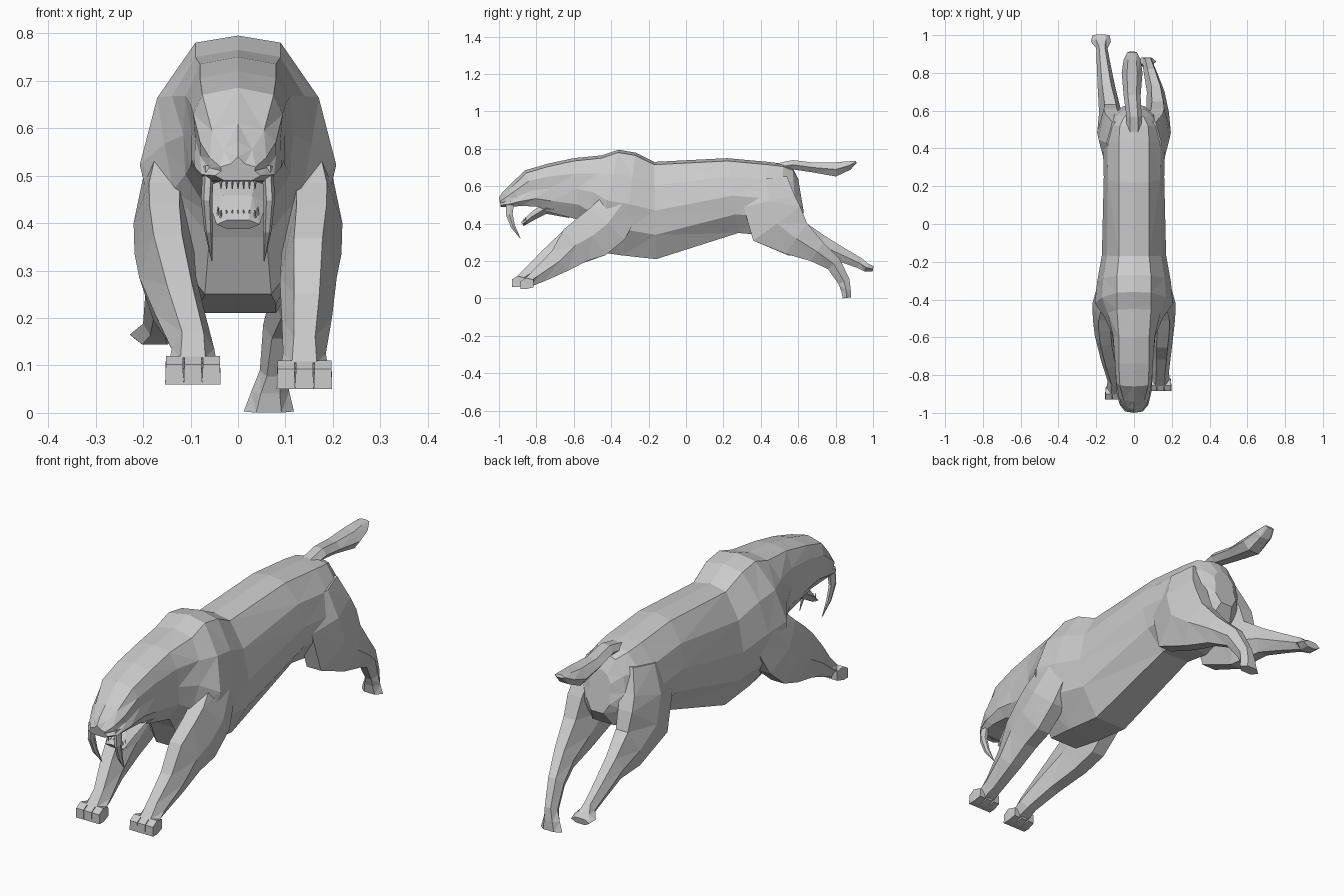
import bpy, bmesh, math
from mathutils import Vector

old = bpy.data.objects.get("Cube")
if old:
    bpy.data.objects.remove(old, do_unlink=True)

fur = bpy.data.materials.new("plain grey")
fur.use_nodes = True
GREY = (0.6, 0.6, 0.6, 1)
fur.diffuse_color = GREY
fur.node_tree.nodes["Principled BSDF"].inputs["Base Color"].default_value = GREY


def finish(name, bm):
    bmesh.ops.recalc_face_normals(bm, faces=bm.faces)
    mesh = bpy.data.meshes.new(name)
    bm.to_mesh(mesh)
    bm.free()
    mesh.materials.append(fur)
    obj = bpy.data.objects.new(name, mesh)
    bpy.context.collection.objects.link(obj)
    return obj


def loft(name, rings):
    """Skin a list of equal-sized closed rings and cap both ends."""
    bm = bmesh.new()
    loops = [[bm.verts.new(p) for p in ring] for ring in rings]
    for a, b in zip(loops, loops[1:]):
        for i in range(len(a)):
            j = (i + 1) % len(a)
            bm.faces.new((a[i], a[j], b[j], b[i]))
    bm.faces.new(loops[0])
    bm.faces.new(loops[-1])
    bmesh.ops.triangulate(bm, faces=[f for f in bm.faces if len(f.verts) == 4])
    return finish(name, bm)


def limb(name, nodes, sides=6):
    """Tapered tube; each node is x, y, z, half width, half thickness."""
    pts = [Vector(n[:3]) for n in nodes]
    rings = []
    for i, (p, n) in enumerate(zip(pts, nodes)):
        t = pts[min(i + 1, len(pts) - 1)] - pts[max(i - 1, 0)]
        up = Vector((0, -t.z, t.y)).normalized()
        k = n[4] / math.sin(math.pi / 3)
        angles = [math.tau * s / sides for s in range(sides)]
        rings.append([p + Vector((n[3] * math.cos(a), 0, 0)) + up * (k * math.sin(a))
                      for a in angles])
    return loft(name, rings)


def body_ring(y_top, y_bot, top, bot, wt, w, wb, f):
    """Mirrored trunk section: back ridge, flank, widest point, belly."""
    wide = bot + f * (top - bot)
    shoulder = top - 0.015
    half = [(wt, shoulder), (wt * .4 + w * .6 + 0.01, shoulder * .55 + wide * .45),
            (w, wide), (w * .65 + wb * .35 + 0.015, (wide + bot) / 2), (wb, bot)]
    outline = [(0, top)] + half + [(-x, z) for x, z in reversed(half)]
    return [(x, y_bot + (y_top - y_bot) * (z - bot) / (top - bot), z) for x, z in outline]


# Trunk from rump to withers
trunk = [
    (.6, .63, .64, .46, .03, .05, .03, .5),
    (.57, .59, .7, .4, .05, .105, .05, .5),
    (.52, .5, .72, .36, .075, .15, .07, .5),
    (.44, .4, .73, .34, .08, .165, .08, .5),
    (.22, .28, .75, .35, .08, .16, .07, .5),
    (-.17, -.16, .73, .21, .08, .17, .08, .5),
    (-.27, -.34, .78, .23, .09, .195, .08, .5),
    (-.36, -.48, .795, .25, .09, .207, .07, .5),
    (-.45, -.54, .765, .37, .09, .155, .06, .5),
]
# Neck and upper head down to the nose
head = [
    (-.6, -.57, .75, .42, .08, .115, .06, .5),
    (-.74, -.71, .72, .455, .08, .098, .06, .5),
    (-.86, -.79, .685, .49, .075, .09, .07, .45),
    (-.94, -.88, .61, .495, .055, .08, .07, .4),
    (-.98, -.95, .57, .488, .03, .062, .06, .35),
    (-1, -.99, .54, .49, .015, .035, .03, .4),
]
loft("body_and_head", [body_ring(*r) for r in trunk + head])

# Lower jaw
limb("lower_jaw", [(0, -.62, .465, .075, .035), (0, -.75, .482, .075, .03),
                   (0, -.82, .44, .06, .022), (0, -.875, .397, .045, .012)])

# Tail
limb("tail", [(0, .48, .7, .04, .02), (0, .57, .715, .04, .025),
              (-.01, .68, .7, .045, .026), (-.01, .8, .69, .055, .038),
              (-.01, .87, .71, .045, .024), (-.01, .91, .73, .025, .006)])


def toes(name, x, y, z):
    """Three blunt toe blocks pressed side by side."""
    for i in (-1, 0, 1):
        c = x + i * .039
        rings = []
        for dy, w, lo, hi in ((.07, .015, .01, .05), (.03, .0195, 0, .06),
                              (0, .0195, 0, .042)):
            rings.append([(c - w, y + dy, z + lo), (c + w, y + dy, z + lo),
                          (c + w * .92, y + dy, z + hi), (c - w * .92, y + dy, z + hi)])
        loft(f"{name}_toe_{i + 2}", rings)


# Forelegs reaching forward
for side, s, px, py, pz in (("left", 1, .14, -.885, .05), ("right", -1, -.095, -.93, .06)):
    limb(f"{side}_foreleg", [
        (s * .135, -.33, .52, .06, .1), (s * .155, -.42, .4, .065, .125),
        (s * .155, -.5, .335, .063, .125), (s * .148, -.59, .285, .06, .105),
        ((s * .15 + px) / 2, py + .21, pz + .15, .053, .068),
        (px, py + .1, pz + .075, .045, .042), (px, py + .04, pz + .035, .052, .026)])
    toes(f"{side}_forepaw", px, py, pz)

# Hind legs trailing behind, each with its own pose
shanks = {
    "left": (1, [(.115, .7, .25, .047, .06), (.09, .79, .185, .037, .042),
                 (.075, .845, .09, .029, .032), (.068, .855, .045, .04, .026),
                 (.065, .86, .003, .053, .022)]),
    "right": (-1, [(-.145, .72, .285, .047, .055), (-.16, .84, .23, .037, .038),
                   (-.17, .93, .188, .03, .028), (-.175, .965, .165, .053, .023),
                   (-.175, 1, .158, .045, .014)]),
}
for side, (s, shank) in shanks.items():
    thigh = [(s * .085, .43, .64, .06, .11), (s * .115, .445, .52, .072, .14),
             (s * .125, .485, .4, .07, .155), (s * .125, .59, .32, .06, .1)]
    limb(f"{side}_hind_leg", thigh + shank)

# Curved sabre fangs and short side teeth
for side, s in (("left", 1), ("right", -1)):
    limb(f"{side}_sabre", [(s * .062, -.94, .52, .012, .022), (s * .066, -.945, .45, .012, .018),
                           (s * .062, -.925, .385, .009, .012), (s * .055, -.885, .32, .001, .001)])
    limb(f"{side}_lower_fang", [(s * .042, -.855, .4, .006, .006), (s * .042, -.86, .435, .001, .001)], 4)

# Front rows of small teeth
for i in range(7):
    x = (i - 3) * .012
    limb(f"lower_tooth_{i + 1}", [(x, -.865, .395, .005, .005), (x, -.868, .427, .001, .001)], 4)
    limb(f"upper_tooth_{i + 1}", [(x, -.955, .5, .005, .005), (x, -.95, .472, .001, .001)], 4)
